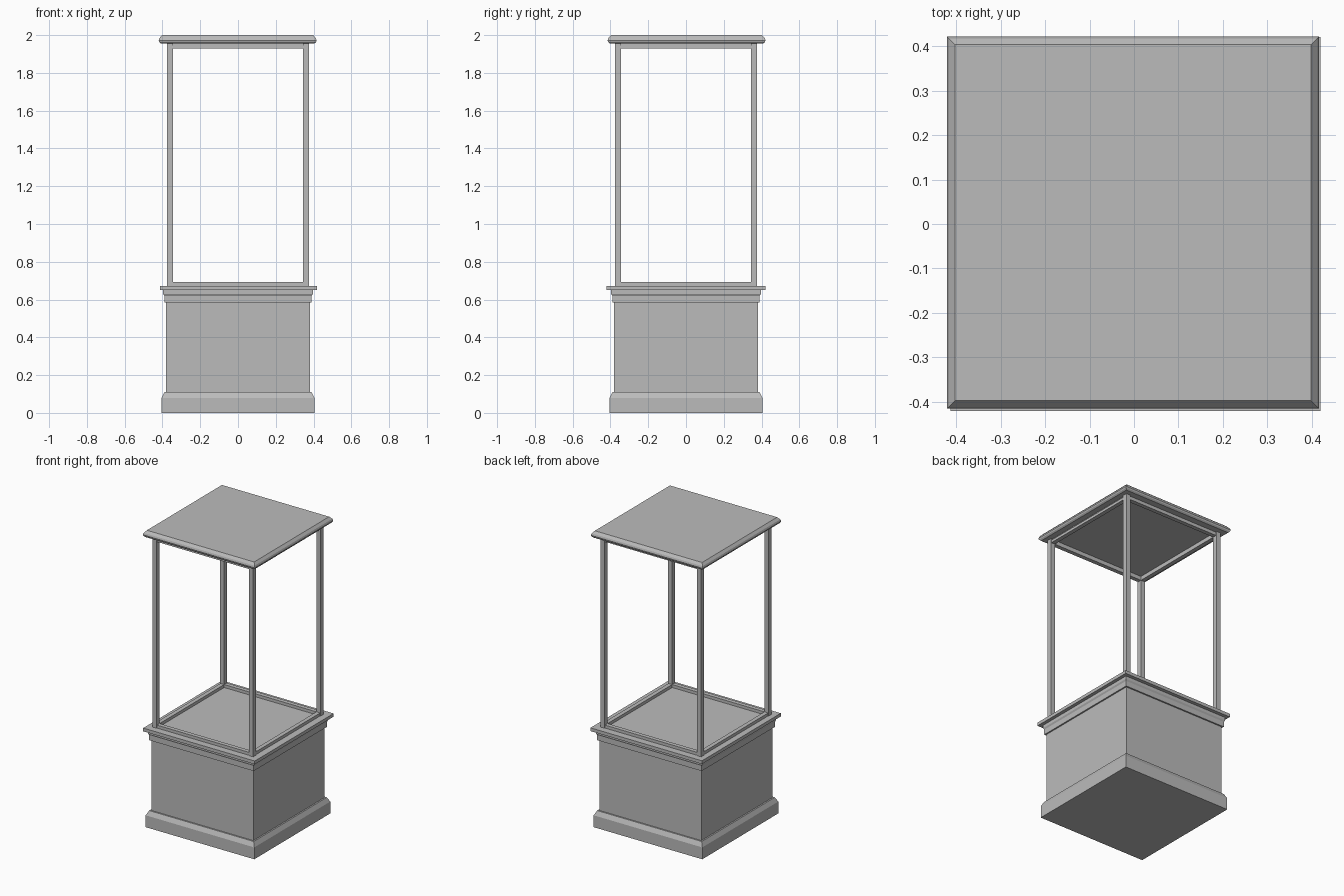
import bpy
import bmesh

cube = bpy.data.objects.get("Cube")
if cube:
    bpy.data.objects.remove(cube, do_unlink=True)

grey = bpy.data.materials.new("plain grey")
grey.use_nodes = True
grey.diffuse_color = (0.5, 0.5, 0.5, 1)
grey.node_tree.nodes["Principled BSDF"].inputs["Base Color"].default_value = (0.5, 0.5, 0.5, 1)


def square_loft(name, profile, centre=(0, 0), extra_y=0):
    """Stack square rings given as (half width, height) and close both ends."""
    bm = bmesh.new()
    rings = []
    for half, z in profile:
        rings.append([bm.verts.new((centre[0] + sx * half, centre[1] + sy * (half + extra_y), z))
                      for sx, sy in ((-1, -1), (1, -1), (1, 1), (-1, 1))])
    for low, high in zip(rings, rings[1:]):
        for i in range(4):
            j = (i + 1) % 4
            bm.faces.new((low[i], low[j], high[j], high[i]))
    bm.faces.new(rings[0][::-1])
    bm.faces.new(rings[-1])
    finish(name, bm)


def box(name, low, high):
    bm = bmesh.new()
    bmesh.ops.create_cube(bm, size=1)
    for v in bm.verts:
        v.co = [(a + b) / 2 + c * (b - a) for a, b, c in zip(low, high, v.co)]
    finish(name, bm)


def finish(name, bm):
    mesh = bpy.data.meshes.new(name)
    bm.to_mesh(mesh)
    bm.free()
    mesh.materials.append(grey)
    bpy.context.collection.objects.link(bpy.data.objects.new(name, mesh))


# Pedestal
square_loft("plinth", [(0.405, 0), (0.405, 0.08), (0.39, 0.11)])
square_loft("pedestal_body", [(0.38, 0.1), (0.38, 0.6)])
square_loft("pedestal_moulding", [(0.39, 0.585), (0.39, 0.62), (0.396, 0.63), (0.396, 0.655)])
square_loft("ledge", [(0.416, 0.65), (0.416, 0.672)], (0.003, 0), 0.004)

# Corner posts
OUT, IN = 0.376, 0.344
TOP = 1.957
for sx, side in ((-1, "right"), (1, "left")):
    for sy, end in ((-1, "front"), (1, "back")):
        xs = sorted((sx * IN, sx * OUT))
        ys = sorted((sy * IN, sy * OUT))
        box(f"{end}_{side}_post", (xs[0], ys[0], 0.67), (xs[1], ys[1], TOP))

# Rails between the posts, with a slimmer strip above the upper ones
for name, z0, z1, inset in (("lower_rail", 0.67, 0.692, 0.004),
                            ("upper_rail", 1.928, 1.946, 0.004),
                            ("upper_strip", 1.946, TOP, 0.01)):
    for s, end, side in ((-1, "front", "right"), (1, "back", "left")):
        a, b = sorted((s * IN, s * (OUT - inset)))
        box(f"{end}_{name}", (-IN, a, z0), (IN, b, z1))
        box(f"{side}_{name}", (a, -IN, z0), (b, IN, z1))

# Roof slab with a rounded edge
square_loft("roof", [(0.406, 1.955), (0.415, 1.963), (0.418, 1.972),
                     (0.414, 1.984), (0.4, 2.0)], (-0.002, 0.003))
